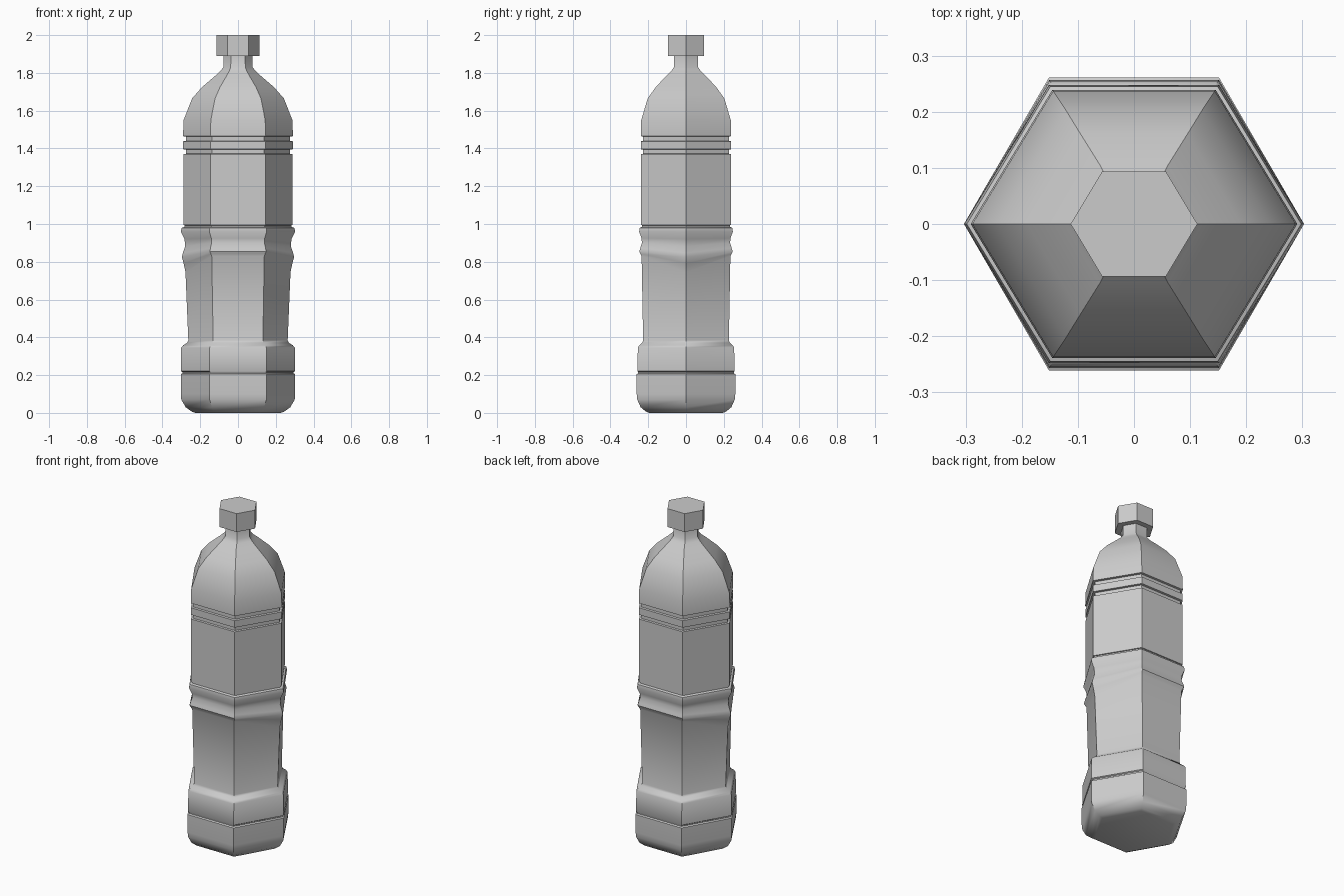
import bpy, bmesh, math


def hex_loft(name, profile):
    """Six-sided loft. Each row: z, half width x, half depth y, optional drop at the side corners."""
    bm = bmesh.new()
    rings = []
    for row in profile:
        z, rx, ry = row[:3]
        drop = row[3] if len(row) > 3 else 0.0
        ring = []
        for i in range(6):
            side = i % 3 == 0
            x = rx * math.cos(i * math.pi / 3)
            y = ry * (0, 1, 1, 0, -1, -1)[i]
            ring.append(bm.verts.new((x, y, z - drop if side else z)))
        rings.append(ring)
    for a, b in zip(rings, rings[1:]):
        for i in range(6):
            j = (i + 1) % 6
            bm.faces.new((a[i], a[j], b[j], b[i]))
    bm.faces.new(rings[0][::-1])
    bm.faces.new(rings[-1])
    bmesh.ops.recalc_face_normals(bm, faces=bm.faces)
    mesh = bpy.data.meshes.new(name)
    bm.to_mesh(mesh)
    bm.free()
    obj = bpy.data.objects.new(name, mesh)
    bpy.context.collection.objects.link(obj)
    bpy.ops.object.select_all(action='DESELECT')
    bpy.context.view_layer.objects.active = obj
    obj.select_set(True)
    bpy.ops.object.shade_smooth_by_angle(angle=math.radians(40))
    return obj


# Bottle: foot, base band, tapering grip, wavy waist, label, grooves, shoulder, neck
hex_loft("bottle", [
    (0.00, 0.225, 0.195), (0.007, 0.245, 0.212), (0.03, 0.277, 0.240),
    (0.07, 0.300, 0.258), (0.10, 0.303, 0.261), (0.205, 0.303, 0.261),
    (0.210, 0.294, 0.253), (0.216, 0.294, 0.253), (0.221, 0.303, 0.257),
    (0.345, 0.301, 0.255), (0.358, 0.290, 0.247), (0.372, 0.268, 0.231),
    (0.385, 0.263, 0.227),
    (0.83, 0.278, 0.235, 0.085), (0.842, 0.288, 0.241, 0.05),
    (0.855, 0.297, 0.247, 0.03), (0.872, 0.292, 0.242, 0.025),
    (0.900, 0.280, 0.233, 0.018), (0.925, 0.283, 0.236, 0.005),
    (0.960, 0.303, 0.248), (0.980, 0.298, 0.245),
    (0.985, 0.283, 0.233), (0.993, 0.283, 0.233), (0.995, 0.289, 0.238),
    (1.370, 0.289, 0.238), (1.372, 0.276, 0.227), (1.394, 0.276, 0.227),
    (1.396, 0.290, 0.239), (1.438, 0.290, 0.239), (1.440, 0.276, 0.227),
    (1.463, 0.276, 0.227), (1.465, 0.291, 0.239),
    (1.550, 0.288, 0.237), (1.665, 0.243, 0.203), (1.725, 0.190, 0.160),
    (1.785, 0.120, 0.104), (1.81, 0.093, 0.078), (1.83, 0.077, 0.064),
    (1.90, 0.076, 0.063),
])

# Cap
hex_loft("cap", [(1.89, 0.113, 0.094), (2.0, 0.113, 0.094)])
